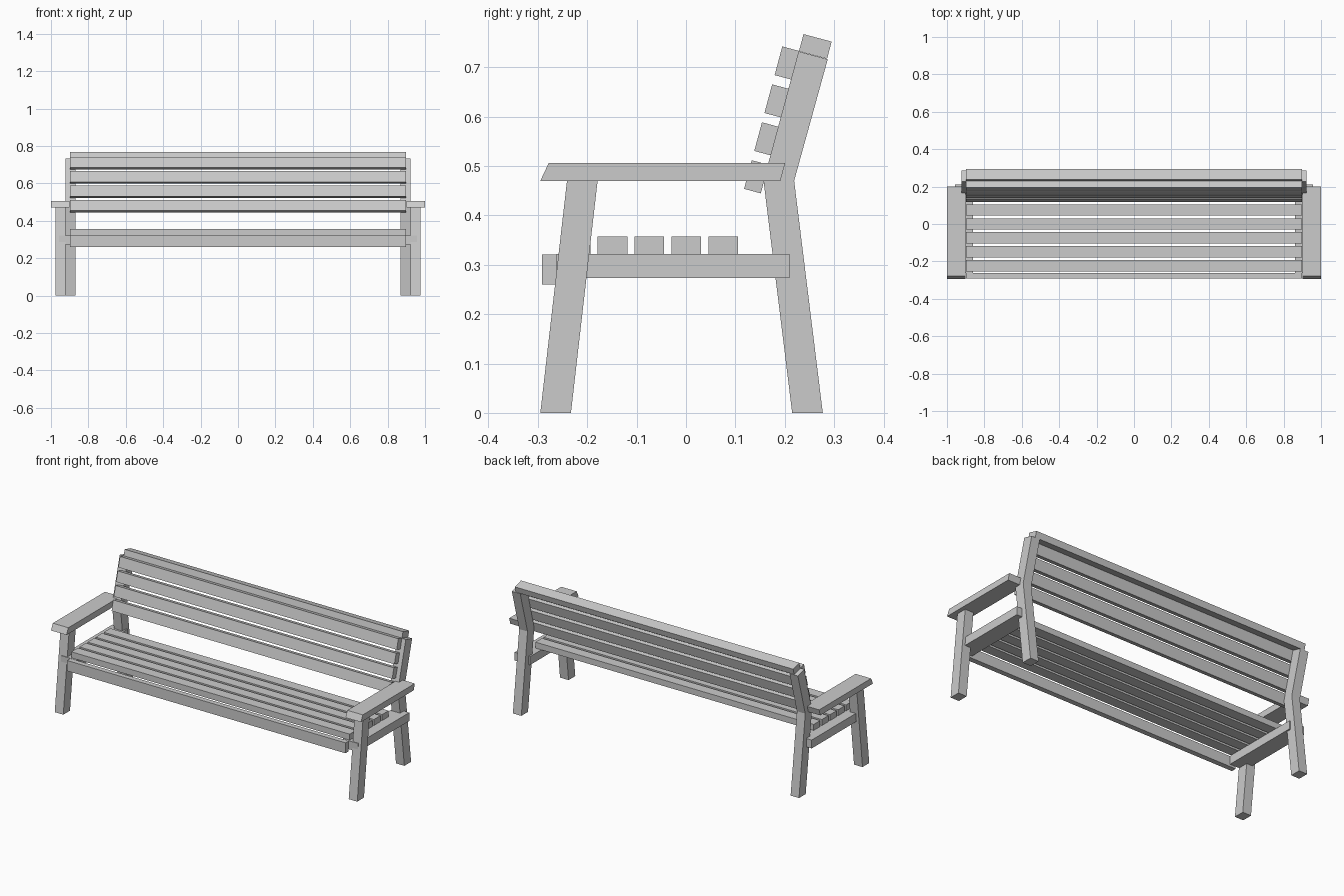
import bpy, bmesh
from math import sin, cos, radians

if "Cube" in bpy.data.objects:
    bpy.data.objects.remove(bpy.data.objects["Cube"])


def prism(name, profile, x0, x1, mirror=False):
    """Extrude a (y, z) side profile from x0 to x1, optionally mirrored across x."""
    bm = bmesh.new()
    face = bm.faces.new([bm.verts.new((x0, y, z)) for y, z in profile])
    ext = bmesh.ops.extrude_face_region(bm, geom=[face])
    verts = [v for v in ext["geom"] if isinstance(v, bmesh.types.BMVert)]
    bmesh.ops.translate(bm, verts=verts, vec=(x1 - x0, 0, 0))
    bmesh.ops.recalc_face_normals(bm, faces=bm.faces)
    mesh = bpy.data.meshes.new(name)
    bm.to_mesh(mesh)
    bm.free()
    obj = bpy.data.objects.new(name, mesh)
    bpy.context.collection.objects.link(obj)
    if mirror:
        mod = obj.modifiers.new("mirror", 'MIRROR')
        mod.use_mirror_merge = False
    return obj


def rect(y0, y1, z0, z1):
    return [(y0, z0), (y1, z0), (y1, z1), (y0, z1)]


def tilted(y, z, thick, height, angle=radians(15)):
    """Rectangle leaning back, hung from its upper front corner (y, z)."""
    s, c = sin(angle), cos(angle)
    corners = [(0, 0), (thick, 0), (thick, -height), (0, -height)]
    return [(y + a * c + b * s, z - a * s + b * c) for a, b in corners]


HALF = 0.898  # half length of the boards

# Legs
prism("front_legs", [(-0.295, 0), (-0.233, 0), (-0.179, 0.47), (-0.241, 0.47)],
      0.921, 0.976, True)
prism("back_legs", [(0.215, 0), (0.277, 0), (0.219, 0.47), (0.287, 0.716),
                    (0.228, 0.732), (0.157, 0.47)], 0.869, 0.923, True)

# Armrests and the rails carrying the seat
prism("armrests", [(-0.295, 0.47), (0.191, 0.47), (0.201, 0.506), (-0.278, 0.506)],
      0.9, 1.0, True)
prism("side_rails", rect(-0.262, 0.21, 0.273, 0.322), 0.86, 0.958, True)

# Seat
prism("front_board", rect(-0.292, -0.262, 0.26, 0.321), -HALF, HALF)
for i in range(5):
    y = -0.2235 + 0.0747 * i
    prism(f"seat_slat_{i + 1}", rect(y - 0.03, y + 0.03, 0.322, 0.357), -HALF, HALF)

# Backrest
for i in range(4):
    prism(f"back_slat_{i + 1}", tilted(0.195 - 0.0206 * i, 0.742 - 0.0768 * i, 0.035, 0.06),
          -HALF, HALF)
prism("top_cap", tilted(0.238, 0.767, 0.059, 0.036), -HALF, HALF)
